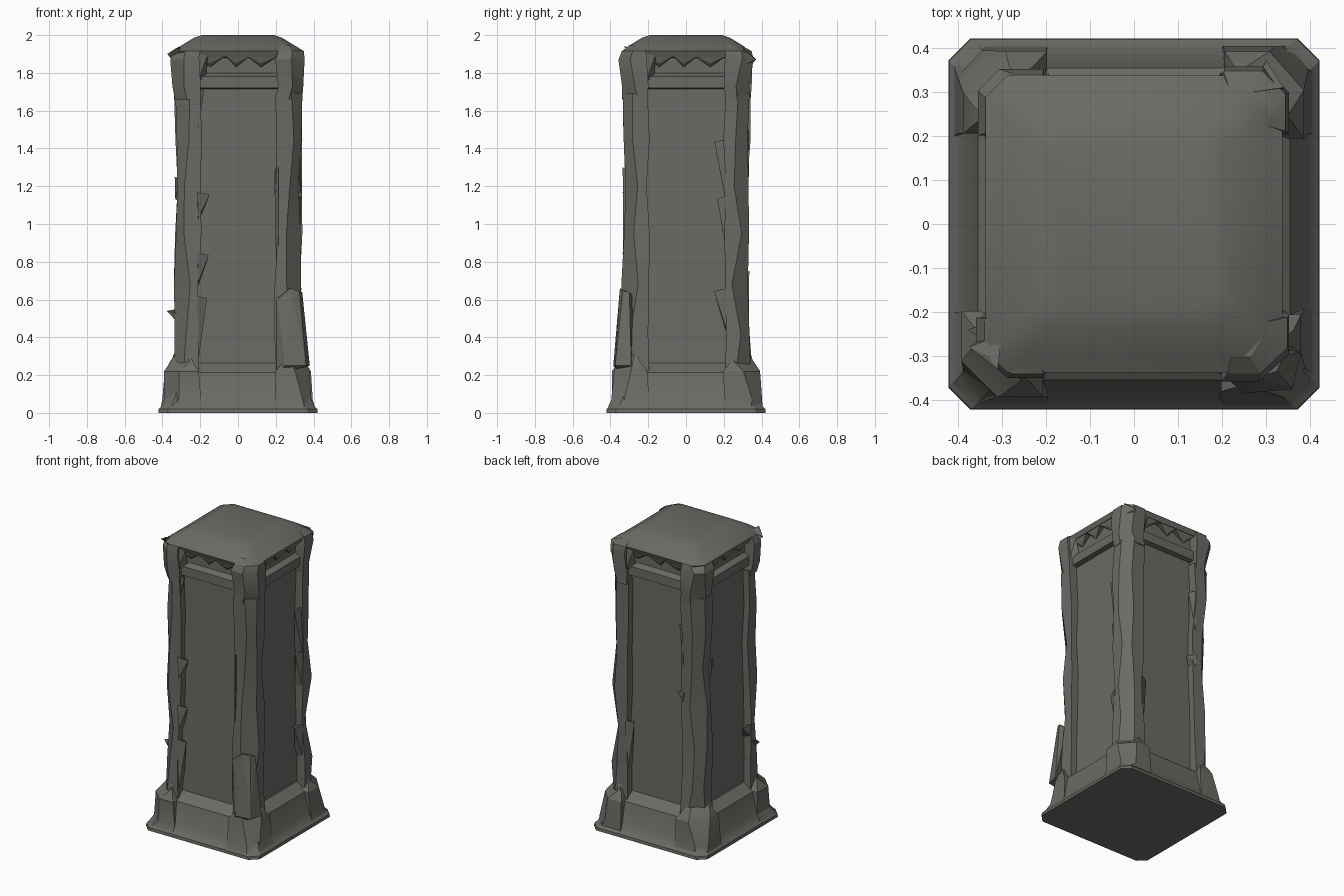
import bpy
import bmesh
import math
import random

random.seed(7)
cube = bpy.data.objects.get("Cube")
if cube:
    bpy.data.objects.remove(cube)

stone = bpy.data.materials.new("dark_grey_stone")
stone.use_nodes = True
GREY = (0.145, 0.145, 0.13, 1)
stone.diffuse_color = GREY
bsdf = next(n for n in stone.node_tree.nodes if n.type == 'BSDF_PRINCIPLED')
bsdf.inputs["Base Color"].default_value = GREY
bsdf.inputs["Roughness"].default_value = 0.9


def finish(name, bm, angle=25):
    bmesh.ops.recalc_face_normals(bm, faces=bm.faces)
    mesh = bpy.data.meshes.new(name)
    bm.to_mesh(mesh)
    bm.free()
    mesh.materials.append(stone)
    ob = bpy.data.objects.new(name, mesh)
    bpy.context.collection.objects.link(ob)
    bpy.ops.object.select_all(action='DESELECT')
    ob.select_set(True)
    bpy.context.view_layer.objects.active = ob
    bpy.ops.object.shade_smooth_by_angle(angle=math.radians(angle))
    return ob


def loft(name, rings, angle=25):
    """Skin a stack of rings with equal point counts and cap both ends."""
    bm = bmesh.new()
    loops = [[bm.verts.new(p) for p in ring] for ring in rings]
    for a, b in zip(loops, loops[1:]):
        for i in range(len(a)):
            j = (i + 1) % len(a)
            bm.faces.new((a[i], a[j], b[j], b[i]))
    bm.faces.new(loops[0][::-1])
    bm.faces.new(loops[-1])
    return finish(name, bm, angle)


def hull(name, points):
    """Angular stone fragment around a few points."""
    bm = bmesh.new()
    for p in points:
        bm.verts.new(p)
    bmesh.ops.convex_hull(bm, input=bm.verts)
    return finish(name, bm, 5)


def square(z, h, c):
    """Square ring of half size h with corners cut by c."""
    k = h - c
    return [(k, -h, z), (h, -k, z), (h, k, z), (k, h, z),
            (-k, h, z), (-h, k, z), (-h, -k, z), (-k, -h, z)]


def turn(p, n):
    """Rotate a point from the front side by n quarter turns."""
    x, y, z = p
    for _ in range(n):
        x, y = -y, x
    return (x, y, z)


# Core: stepped plinth, sloping sill, recessed panels, lintel and groove
profile = [(0, .422, .05), (.02, .42, .05), (.035, .405, .05), (.075, .385, .05),
           (.215, .355, .05), (.265, .29, .03), (1.0, .28, .03), (1.715, .285, .03),
           (1.72, .318, .03), (1.78, .318, .03), (1.8, .285, .03), (1.88, .285, .03),
           (1.9, .32, .03)]
loft("plinth_and_panels", [square(*p) for p in profile])

# Cap: shallow cushion top
loft("cap", [square(1.885, .325, .05), square(1.915, .338, .05),
             square(1.945, .3, .05), square(1.985, .235, .04),
             square(2.0, .19, .04)], 40)


def corner_ring(sx, sy, z, o, c, inner, wobble=0.0):
    """Five-sided cross-section of a corner pillar with a cut outer edge."""
    def r():
        return random.uniform(-wobble, wobble)
    ox, oy = o + r(), o + r()
    ix, iy = inner + r(), inner + r()
    cx, cy = c + r() * 2, c + r() * 2
    pts = [(ix, .24), (ix, oy), (ox - cx, oy), (ox, oy - cy), (ox, iy), (.24, iy)]
    return [(sx * x, sy * y, z) for x, y in pts]


corners = {"front_left": (1, -1), "front_right": (-1, -1),
           "back_left": (1, 1), "back_right": (-1, 1)}
post = [(.18, .345, .07), (.42, .338, .06), (.68, .335, .07), (.95, .33, .06),
        (1.2, .328, .06), (1.45, .333, .06), (1.69, .337, .06)]
for label, (sx, sy) in corners.items():
    # Worn corner pillar
    loft(label + "_post", [corner_ring(sx, sy, z, o, c, .202, .011)
                           for z, o, c in post])
    # Pillar head supporting the cap
    loft(label + "_post_head",
         [corner_ring(sx, sy, z, o, c, i, .008) for z, o, c, i in
          [(1.66, .335, .07, .205), (1.73, .342, .06, .205),
           (1.87, .358, .06, .205), (1.915, .343, .06, .21),
           (1.945, .295, .05, .22)]])
    # Flared foot block
    loft(label + "_foot",
         [corner_ring(sx, sy, z, o, c, i, .008) for z, o, c, i in
          [(.03, .405, .06, .2), (.07, .396, .06, .2), (.22, .385, .09, .2),
           (.27, .362, .09, .235), (.315, .335, .08, .27)]])

# Broken slab left standing on the front left pillar
hull("broken_slab", [(.205, -.345, .2), (.205, -.345, .6), (.28, -.35, .66),
                     (.325, -.335, .645), (.34, -.3, .64), (.38, -.29, .25),
                     (.36, -.375, .25), (.25, -.385, .25), (.22, -.3, .64),
                     (.3, -.28, .62)])

# Splinters along the inner pillar edges: (quarter turn, side, foot, top, reach)
splinters = [(0, -1, .24, .62, .165), (0, -1, .66, .85, .155), (0, -1, 1.0, 1.17, .15),
             (0, -1, 1.47, 1.72, .18), (0, 1, .3, 1.3, .192),
             (1, 1, 1.1, 1.45, .15), (1, 1, .85, 1.15, .165), (1, 1, .42, .66, .15),
             (2, -1, .3, .75, .165), (2, 1, .95, 1.05, .15), (2, 1, 1.2, 1.5, .17),
             (3, 1, .55, .66, .155), (3, -1, 1.1, 1.25, .155)]
for n, s, low, top, reach in splinters:
    pts = [(s * .215, -.27, low), (s * .21, -.332, low + .03),
           (s * .215, -.335, top), (s * reach, -.312, top - .015),
           (s * .21, -.27, top - .03)]
    hull("splinter", [turn(p, n) for p in pts])

# Chipped rubble in the groove beneath the cap
for n in range(4):
    for x, w in ((-.14, .08), (.0, .07), (.13, .09)):
        d = random.uniform(-.02, .02)
        pts = [(x - w, -.28, 1.9), (x + w, -.28, 1.9), (x - w, -.325, 1.895),
               (x + w, -.325, 1.895), (x + d, -.29, 1.83), (x + d, -.31, 1.85)]
        hull("groove_chip", [turn(p, n) for p in pts])
    hull("groove_corner_chip",
         [turn(p, n) for p in [(-.21, -.28, 1.76), (-.21, -.335, 1.76),
                               (-.21, -.335, 1.9), (-.21, -.28, 1.9),
                               (-.17, -.29, 1.77), (-.16, -.325, 1.9)]])

# Loose spurs on the outline
hull("upper_spur", [(-.33, -.25, 1.85), (-.33, -.3, 1.93), (-.375, -.28, 1.9),
                    (-.31, -.33, 1.94), (-.3, -.25, 1.93)])
hull("side_spur", [(-.32, -.22, .55), (-.32, -.26, .48), (-.378, -.24, .54),
                   (-.32, -.28, .53)])
hull("rear_spur", [(.26, .3, 1.8), (.34, .3, 1.84), (.3, .372, 1.87),
                   (.27, .3, 1.94), (.34, .31, 1.92)])
